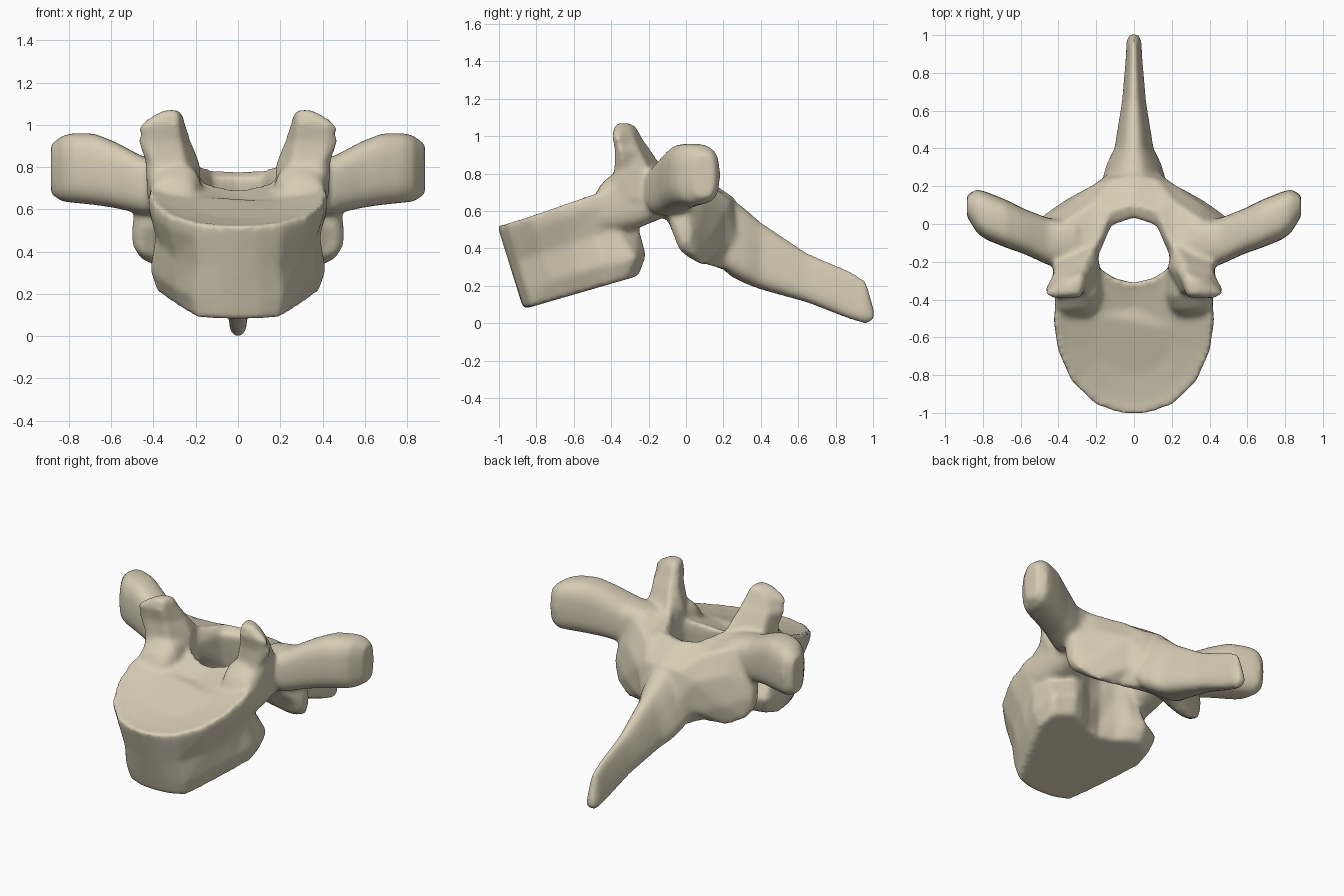
import bpy, bmesh, math
from mathutils import Vector

default = bpy.data.objects.get("Cube")
if default:
    bpy.data.objects.remove(default, do_unlink=True)

bm = bmesh.new()


def loft(rings):
    """Skin a closed tube through rings of equal length and cap both ends."""
    loops = [[bm.verts.new(p) for p in ring] for ring in rings]
    count = len(loops[0])
    for low, high in zip(loops, loops[1:]):
        for i in range(count):
            j = (i + 1) % count
            bm.faces.new((low[i], low[j], high[j], high[i]))
    bm.faces.new(loops[0][::-1])
    bm.faces.new(loops[-1])


def oval(axis, pos, a0, a1, b0, b1, taper=0.0, steps=20):
    """Rounded-box ring across the x or y axis, filling the given extents."""
    ring = []
    for k in range(steps):
        t = 2 * math.pi * k / steps
        c, s = math.cos(t), math.sin(t)
        u = math.copysign(abs(c) ** 0.7, c)
        v = math.copysign(abs(s) ** 0.7, s)
        u *= 1 - taper * (v + 1) / 2
        a = (a0 + a1) / 2 + u * (a1 - a0) / 2
        b = (b0 + b1) / 2 + v * (b1 - b0) / 2
        ring.append((pos, a, b) if axis == "x" else (a, pos, b))
    return ring


def both_sides(rings):
    """Loft a part and its mirror image."""
    for side in (1, -1):
        loft([[(side * x, y, z) for x, y, z in ring] for ring in rings])


# Body: kidney outlines, tilted end plates, a lower bulge and a pinched waist
def full_outline(half):
    return half + [(-x, y) for x, y in half[-2:0:-1]]


bottom_half = [(0, -.87), (.1, -.865), (.2, -.83), (.27, -.68), (.33, -.54), (.38, -.42),
               (.37, -.31), (.25, -.25), (.18, -.27), (.1, -.31), (0, -.33)]
top_half = [(0, -1.01), (.09, -1.0), (.2, -.96), (.33, -.84), (.4, -.68), (.42, -.52),
            (.4, -.38), (.25, -.24), (.18, -.24), (.1, -.29), (0, -.31)]
bottom = [Vector((x, y, .075 + (y + .87) * .29)) for x, y in full_outline(bottom_half)]
top = [Vector((x, y, .525 + (y + 1) * (.25 + .2 * abs(x)))) for x, y in full_outline(top_half)]


def waist(t, pinch):
    ring = [p.lerp(q, t) for p, q in zip(bottom, top)]
    for p in ring:
        p.x *= 1 - pinch
        if p.y > -.4:
            p.y -= pinch * 2 * abs(p.x)
    return ring


def dish(scale, depth):
    middle = sum(top, Vector()) / len(top)
    return [middle.lerp(p, scale) + Vector((0, 0, depth)) for p in top]


loft([bottom, waist(.22, -.07), waist(.55, .03), waist(.86, -.03), top,
      dish(.85, -.015), dish(.5, -.03)])

# Pedicles: bridges from the body to the arch
both_sides([oval("y", *s) for s in (
    (-.51, .22, .4, .5, .65), (-.45, .19, .42, .49, .75), (-.38, .17, .42, .48, .81),
    (-.25, .18, .42, .51, .83), (-.08, .2, .42, .58, .82))])

# Arch: side-view sections from the centre out to the lower joint knobs
arch = (
    (0, [(.07, .5), (.03, .75), (.1, .78), (.26, .67), (.32, .45), (.25, .27), (.17, .3), (.13, .36)]),
    (.12, [(.04, .52), (-.01, .75), (.07, .785), (.24, .66), (.28, .45), (.21, .29), (.13, .31), (.1, .36)]),
    (.21, [(-.07, .57), (-.22, .72), (-.15, .82), (.12, .75), (.21, .6), (.2, .4), (.11, .31), (.05, .36)]),
    (.36, [(-.09, .53), (-.2, .64), (-.2, .84), (.02, .8), (.1, .64), (.13, .45), (.09, .31), (0, .36)]),
    (.46, [(-.08, .5), (-.1, .62), (-.1, .75), (-.02, .74), (.03, .62), (.06, .5), (.05, .36), (-.04, .39)]),
    (.5, [(-.04, .48), (-.04, .5), (-.02, .52), (0, .53), (.02, .52), (.03, .48), (.02, .43), (-.02, .43)]))
both_sides([[(x, y, z) for y, z in section] for x, section in arch])

# Side processes: flaring out and back
both_sides([oval("x", *s) for s in (
    (.3, -.2, .02, .58, .83), (.45, -.22, .03, .575, .85), (.58, -.16, .08, .605, .92),
    (.68, -.125, .13, .62, .96), (.78, -.085, .17, .63, .962),
    (.83, -.05, .185, .635, .95), (.885, .04, .155, .67, .91))])

# Upper joint processes: diagonal plates leaning forward
plates = (
    (.66, [(.18, -.28), (.25, -.4), (.4, -.42), (.43, -.28), (.42, -.12), (.2, -.1)]),
    (.82, [(.18, -.23), (.25, -.37), (.4, -.385), (.44, -.33), (.42, -.2), (.21, -.11)]),
    (.92, [(.22, -.24), (.27, -.37), (.42, -.38), (.475, -.35), (.42, -.25), (.25, -.18)]),
    (1.0, [(.245, -.28), (.28, -.39), (.43, -.395), (.47, -.37), (.39, -.28), (.27, -.235)]),
    (1.05, [(.26, -.3), (.28, -.38), (.37, -.385), (.4, -.36), (.35, -.29), (.28, -.26)]),
    (1.07, [(.28, -.31), (.29, -.36), (.33, -.37), (.35, -.35), (.33, -.31), (.29, -.29)]))
both_sides([[(x, y, z) for x, y in section] for z, section in plates])

# Rear spine: long blade sloping down, narrower along its top
loft([oval("y", y, -w, w, low, high, .6) for y, w, low, high in (
    (.16, .22, .33, .72), (.24, .21, .25, .67), (.32, .18, .21, .61), (.4, .13, .18, .54),
    (.65, .08, .11, .375), (.88, .055, .02, .28), (.965, .05, -.005, .225),
    (1.005, .035, .02, .08))])

bmesh.ops.recalc_face_normals(bm, faces=bm.faces)
mesh = bpy.data.meshes.new("vertebra")
bm.to_mesh(mesh)
bm.free()
vertebra = bpy.data.objects.new("vertebra", mesh)
bpy.context.collection.objects.link(vertebra)

# Bone colour
colour = (.68, .61, .46, 1)
bone = bpy.data.materials.new("bone")
bone.use_nodes = True
bone.diffuse_color = colour
shader = bone.node_tree.nodes["Principled BSDF"]
shader.inputs["Base Color"].default_value = colour
shader.inputs["Roughness"].default_value = .7
mesh.materials.append(bone)

# Fuse the parts and soften the joins
fuse = vertebra.modifiers.new("fuse", "REMESH")
fuse.mode = "VOXEL"
fuse.voxel_size = .013
fuse.use_smooth_shade = True
soften = vertebra.modifiers.new("soften", "SMOOTH")
soften.factor = .5
soften.iterations = 16
